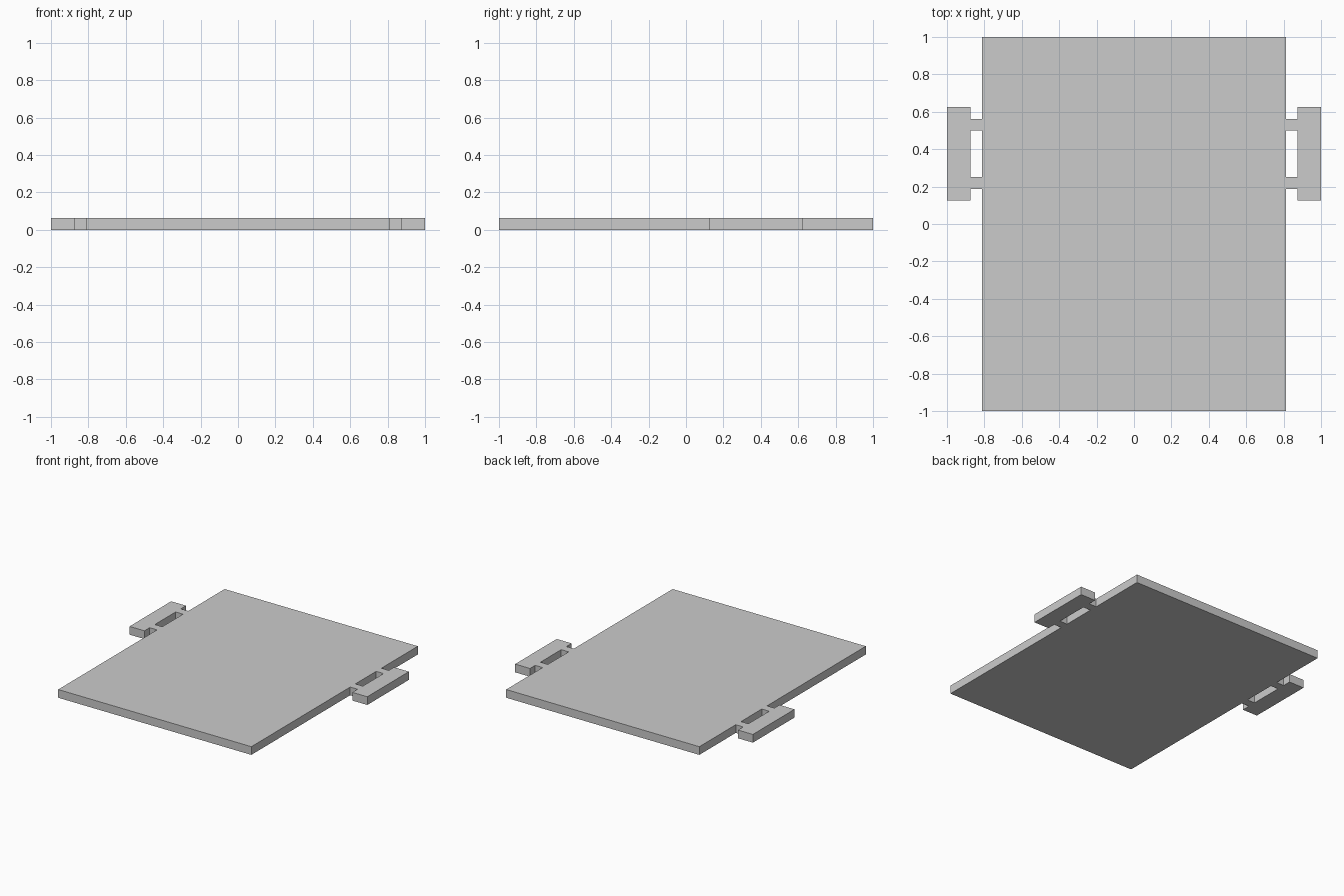
import bpy, bmesh

if "Cube" in bpy.data.objects:
    bpy.data.objects.remove(bpy.data.objects["Cube"])

THICK = 0.0625


def slab(name, outline):
    """Extrude a flat outline from the ground up to the panel thickness."""
    bm = bmesh.new()
    face = bm.faces.new([bm.verts.new((x, y, 0)) for x, y in outline])
    ext = bmesh.ops.extrude_face_region(bm, geom=[face])
    top = [v for v in ext["geom"] if isinstance(v, bmesh.types.BMVert)]
    bmesh.ops.translate(bm, vec=(0, 0, THICK), verts=top)
    bmesh.ops.recalc_face_normals(bm, faces=bm.faces)
    mesh = bpy.data.meshes.new(name)
    bm.to_mesh(mesh)
    bm.free()
    obj = bpy.data.objects.new(name, mesh)
    bpy.context.collection.objects.link(obj)
    return obj


# Main flat panel
W = 0.8125
slab("panel", [(-W, -1), (W, -1), (W, 1), (-W, 1)])

# Side handle: grip bar with two struts meeting the panel edge
G = 0.875
handle = slab("side_handles", [
    (1, 0.125), (1, 0.625), (G, 0.625),
    (G, 0.5625), (W, 0.5625), (W, 0.5), (G, 0.5),
    (G, 0.25), (W, 0.25), (W, 0.1875), (G, 0.1875),
    (G, 0.125),
])

# Matching handle on the opposite side
mirror = handle.modifiers.new("mirror", "MIRROR")
mirror.use_axis = (True, False, False)
mirror.use_mirror_merge = False
